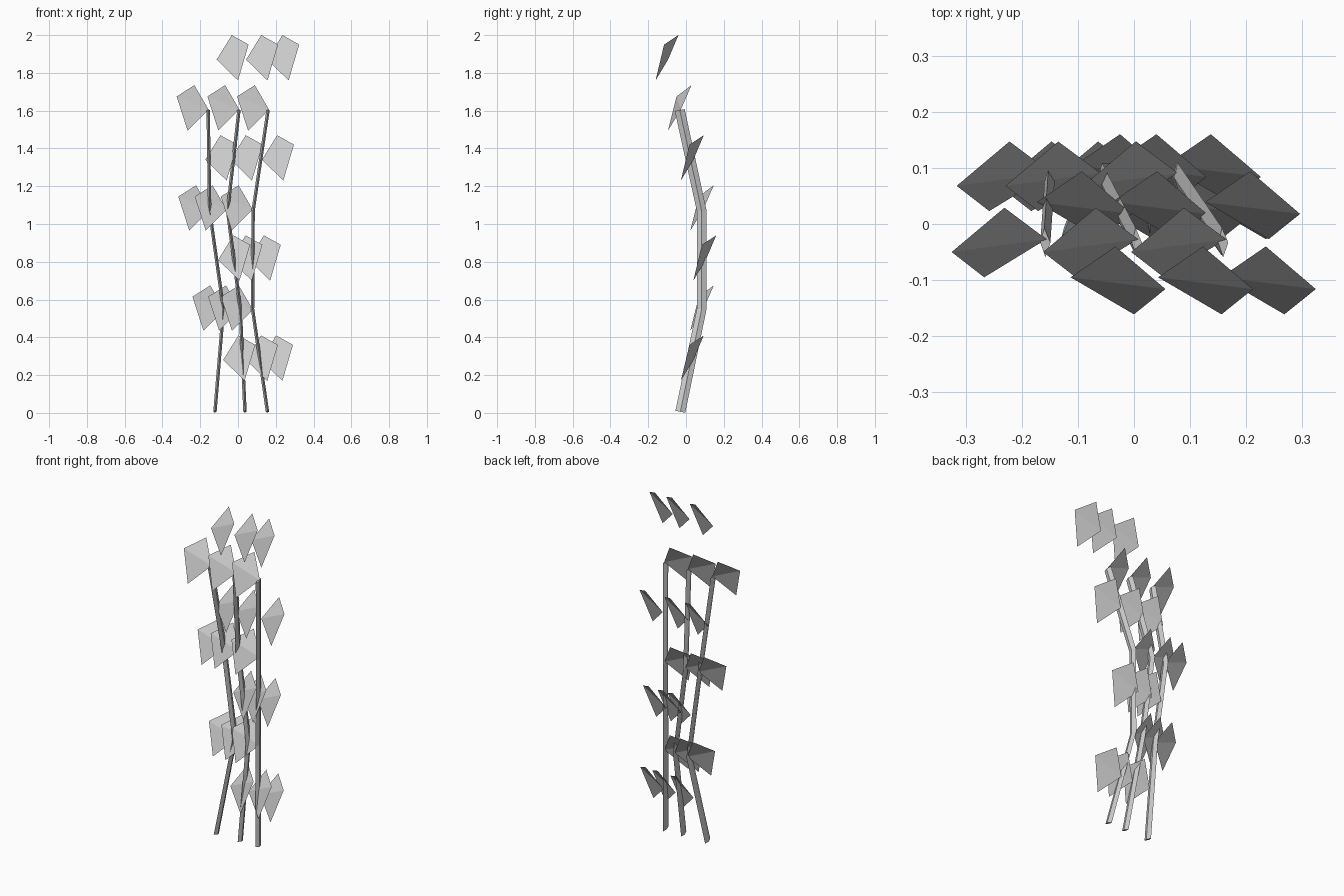
import bpy
from mathutils import Vector

if "Cube" in bpy.data.objects:
    bpy.data.objects.remove(bpy.data.objects["Cube"])


def material(name, rgb):
    m = bpy.data.materials.new(name)
    m.diffuse_color = (*rgb, 1)
    m.use_nodes = True
    m.node_tree.nodes["Principled BSDF"].inputs["Base Color"].default_value = m.diffuse_color
    return m


grey = material("plain grey", (0.6, 0.6, 0.6))


def make(name, verts, faces):
    me = bpy.data.meshes.new(name)
    me.from_pydata([tuple(v) for v in verts], [], faces)
    me.materials.append(grey)
    me.update()
    ob = bpy.data.objects.new(name, me)
    bpy.context.collection.objects.link(ob)
    return ob


# Stems: a thin diamond section swept along three bent segments
SECTION = [(0, -0.026), (0.009, 0.0), (-0.002, 0.026), (-0.009, 0)]
LEVELS = [(-0.03, 0.006, -0.2), (0.083, 0.55, 0), (0.083, 1.07, 0), (-0.033, 1.603, 0.2)]  # y, z, end slope
STEMS = {
    "left_stem": (-0.122, -0.077, -0.15, -0.158),
    "middle_stem": (0.037, 0.012, -0.055, 0.005),
    "right_stem": (0.156, 0.077, 0.08, 0.159),
}
for name, xs in STEMS.items():
    verts = [(x + sx, y + sy, z + sy * slope)
             for x, (y, z, slope) in zip(xs, LEVELS) for sx, sy in SECTION]
    faces = [(3, 2, 1, 0), (12, 13, 14, 15)]
    for r in range(3):
        for i in range(4):
            a, b = r * 4 + i, r * 4 + (i + 1) % 4
            faces.append((a, b, b + 4, a + 4))
    make(name, verts, faces)

# Leaves: a four-cornered blade (left, top, right, bottom) creased from side to side
RIGHT_LEAF = [(-0.113, -0.095, 1.87), (-0.033, -0.04, 2.0), (0.056, -0.116, 1.95), (0.0, -0.161, 1.76)]
LEFT_LEAF = [(-0.325, -0.05, 1.675), (-0.231, 0.029, 1.735), (-0.156, -0.027, 1.606), (-0.267, -0.095, 1.495)]
STEP = 0.53  # height between rows of the same kind

# each row: y shift, then the x shift of its three leaves
RIGHT_ROWS = [(0, (0, 0.156, 0.268)), (0.134, (-0.06, 0.074, 0.24)),
              (0.2, (0.008, 0.073, 0.17)), (0.134, (0.035, 0.155, 0.235))]
LEFT_ROWS = [(0, (0, 0.163, 0.32)), (0.118, (0.009, 0.096, 0.234)), (0.118, (0.084, 0.167, 0.235))]

for kind, shape, rows in (("right_leaf", RIGHT_LEAF, RIGHT_ROWS), ("left_leaf", LEFT_LEAF, LEFT_ROWS)):
    for r, (dy, shifts) in enumerate(rows):
        for i, dx in enumerate(shifts):
            move = Vector((dx, dy, -STEP * r))
            make(f"{kind}_{r + 1}_{i + 1}", [Vector(p) + move for p in shape], [(0, 2, 1), (0, 3, 2)])
